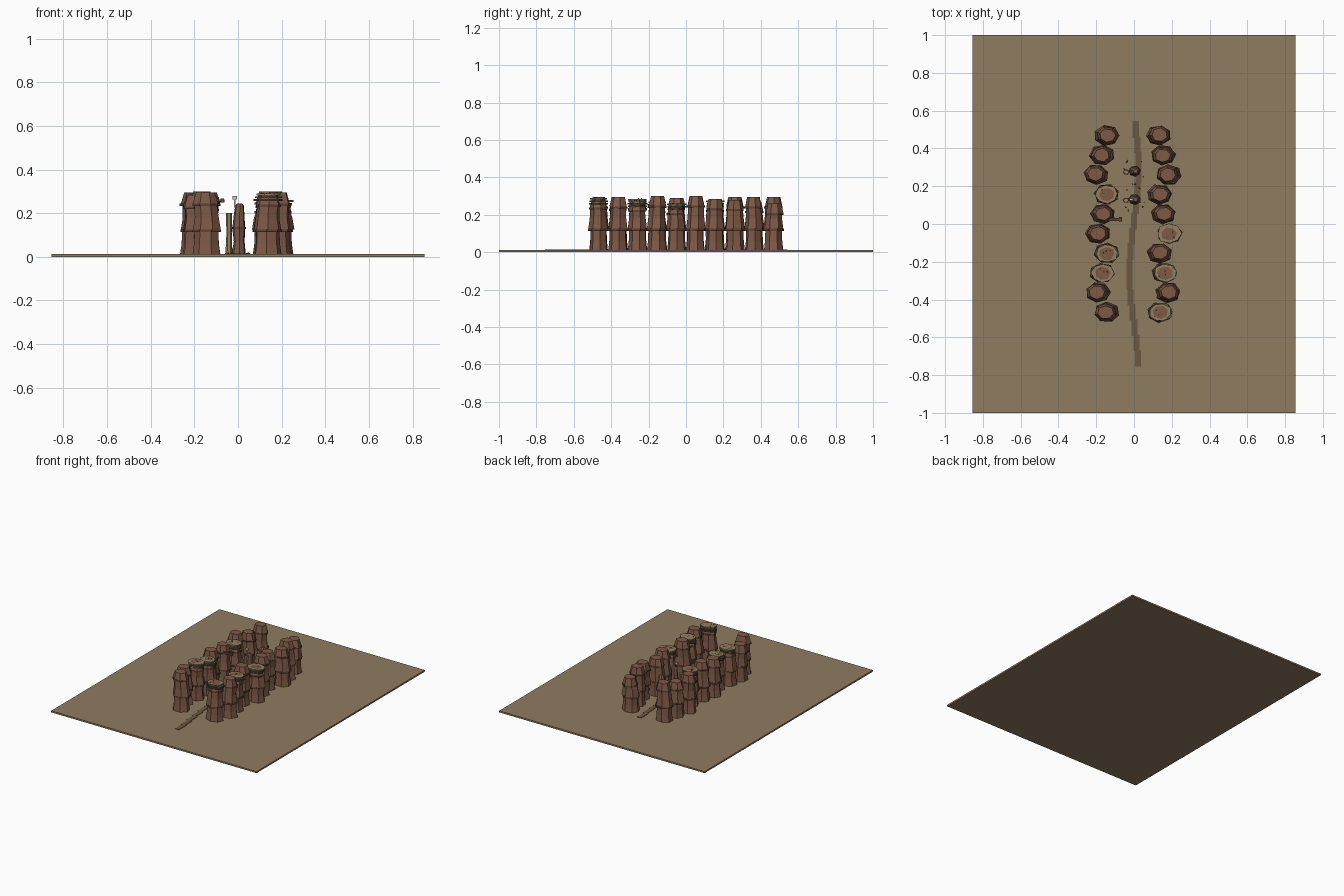
import bpy, bmesh, math, random

if "Cube" in bpy.data.objects:
    bpy.data.objects.remove(bpy.data.objects["Cube"])

random.seed(4)


def mat(name, rgb):
    m = bpy.data.materials.new(name)
    m.diffuse_color = (*rgb, 1)
    m.use_nodes = True
    m.node_tree.nodes["Principled BSDF"].inputs["Base Color"].default_value = m.diffuse_color
    return m


SAND = mat("sand", (0.275, 0.2, 0.117))
TRAIL = mat("trail", (0.145, 0.095, 0.05))
ROCK = mat("red_rock", (0.21, 0.1, 0.062))
DARK = mat("dark_rock", (0.12, 0.055, 0.035))
TAN = mat("tan_cap", (0.3, 0.215, 0.12))
GREEN = mat("scrub", (0.07, 0.11, 0.05))
BONE = mat("pale", (0.6, 0.56, 0.48))


def finish(name, bm, material):
    bmesh.ops.recalc_face_normals(bm, faces=bm.faces)
    me = bpy.data.meshes.new(name)
    bm.to_mesh(me)
    bm.free()
    ob = bpy.data.objects.new(name, me)
    me.materials.append(material)
    bpy.context.collection.objects.link(ob)
    return ob


def loft(name, rings, sides, material, turn=0.0):
    """Closed stack of polygon rings: (x, y, z, rx, ry)."""
    bm = bmesh.new()
    wob = [random.uniform(0.93, 1.05) for _ in range(sides)]
    loops = []
    for x, y, z, rx, ry in rings:
        loops.append([bm.verts.new((x + rx * wob[i] * math.cos(turn + math.tau * i / sides),
                                    y + ry * wob[i] * math.sin(turn + math.tau * i / sides), z))
                      for i in range(sides)])
    for a, b in zip(loops, loops[1:]):
        for i in range(sides):
            j = (i + 1) % sides
            bm.faces.new((a[i], a[j], b[j], b[i]))
    bm.faces.new(loops[0][::-1])
    bm.faces.new(loops[-1])
    return finish(name, bm, material)


def box(name, center, size, material):
    bm = bmesh.new()
    bmesh.ops.create_cube(bm, size=1)
    for v in bm.verts:
        v.co = [c + s * k for c, s, k in zip(center, size, v.co)]
    return finish(name, bm, material)


def pebble(name, center, r, material):
    bm = bmesh.new()
    bmesh.ops.create_icosphere(bm, subdivisions=1, radius=r)
    for v in bm.verts:
        v.co.x += center[0]
        v.co.y += center[1]
        v.co.z = v.co.z * 0.7 + center[2]
    return finish(name, bm, material)


def pillar(x, y, top, capped):
    """Three flaring rock tiers split by dark ledges, with an optional tan cap."""
    t = random.uniform(0, math.tau)
    dx, dy = random.uniform(-.006, .006), random.uniform(-.003, .003)
    loft("pillar_base", [(x, y, .012, .065, .052), (x, y, .06, .058, .047),
                         (x, y, .115, .056, .045)], 7, ROCK, t)
    loft("pillar_lower_ledge", [(x, y, .114, .067, .055), (x, y, .126, .067, .055)], 7, DARK, t)
    loft("pillar_middle", [(x, y, .126, .066, .054), (x, y, .18, .057, .047),
                           (x + dx, y + dy, top - .06, .054, .044)], 7, ROCK, t + .1)
    loft("pillar_upper_ledge", [(x + dx, y + dy, top - .061, .061, .05),
                                (x + dx, y + dy, top - .05, .061, .05)], 7, DARK, t + .1)
    loft("pillar_top", [(x + dx, y + dy, top - .05, .057, .047),
                        (x + dx, y + dy, top, .042, .036)], 7, ROCK, t + .1)
    if capped:
        for k, (z, m) in enumerate(((.026, DARK), (.013, GREEN), (0, TAN))):
            s = .061 + random.uniform(-.004, .004)
            loft("pillar_cap_layer", [(x + dx, y, top - z - .008, s, s * .82),
                                      (x + dx, y, top - z, s, s * .82)], 8, m, t + k)
        for _ in range(3):
            pebble("cap_scrub", (x + random.uniform(-.03, .03), y + random.uniform(-.025, .025),
                                 top + .001), .004, GREEN)


# ground slab
box("ground", (0, 0, .006), (1.71, 2, .012), SAND)

# winding trail of short overlapping slabs
n = 16
for i in range(n):
    y = -.71 + 1.21 * i / (n - 1)
    box("trail_slab", (.024 * math.sin(math.tau * (y - .02) / 1.1), y, .0135),
        (.032, .088, .003), TRAIL)

# canyon walls, front to back
left_x = [-.145, -.19, -.17, -.145, -.19, -.165, -.145, -.2, -.17, -.145]
right_x = [.135, .18, .16, .135, .19, .155, .135, .185, .155, .13]
left_z = [.295, .28, .285, .27, .29, .30, .275, .295, .27, .295]
right_z = [.29, .295, .275, .30, .26, .30, .285, .28, .295, .26]
for i in range(10):
    y = -.467 + .104 * i
    pillar(left_x[i], y, left_z[i], i in (2, 3, 6))
    pillar(right_x[i], y, right_z[i], i in (0, 2, 4))

# spires standing in the pass, each with a slim side spire
for y, h in ((.13, .245), (.28, .235)):
    loft("spire", [(.004, y, .012, .033, .03), (.006, y, .07, .025, .024), (.004, y, .13, .03, .027),
                   (.006, y, .2, .024, .022), (.008, y, h - .01, .02, .018),
                   (.008, y, h, .012, .011)], 7, ROCK, .3)
    loft("spire_ledge", [(.004, y, .128, .034, .03), (.004, y, .136, .034, .03)], 7, DARK, .3)
    loft("side_spire", [(-.042, y - .005, .012, .016, .015), (-.041, y - .005, .11, .012, .011),
                        (-.042, y - .005, .2, .014, .012)], 6, TAN)
    for _ in range(9):
        a = random.uniform(0, math.tau)
        pebble("pebble", (.055 * math.cos(a), y + .07 * math.sin(a), .016),
               random.uniform(.003, .006), DARK)

# small pale marker on top of the front spire
box("marker_post", (-.015, .13, .245), (.006, .006, .04), BONE)
box("marker_head", (-.015, .13, .27), (.02, .01, .016), BONE)

# dark beam jutting from the left wall
box("wall_beam", (-.1, .025, .255), (.075, .016, .014), DARK)
box("wall_beam_end", (-.072, .025, .258), (.016, .026, .02), DARK)
